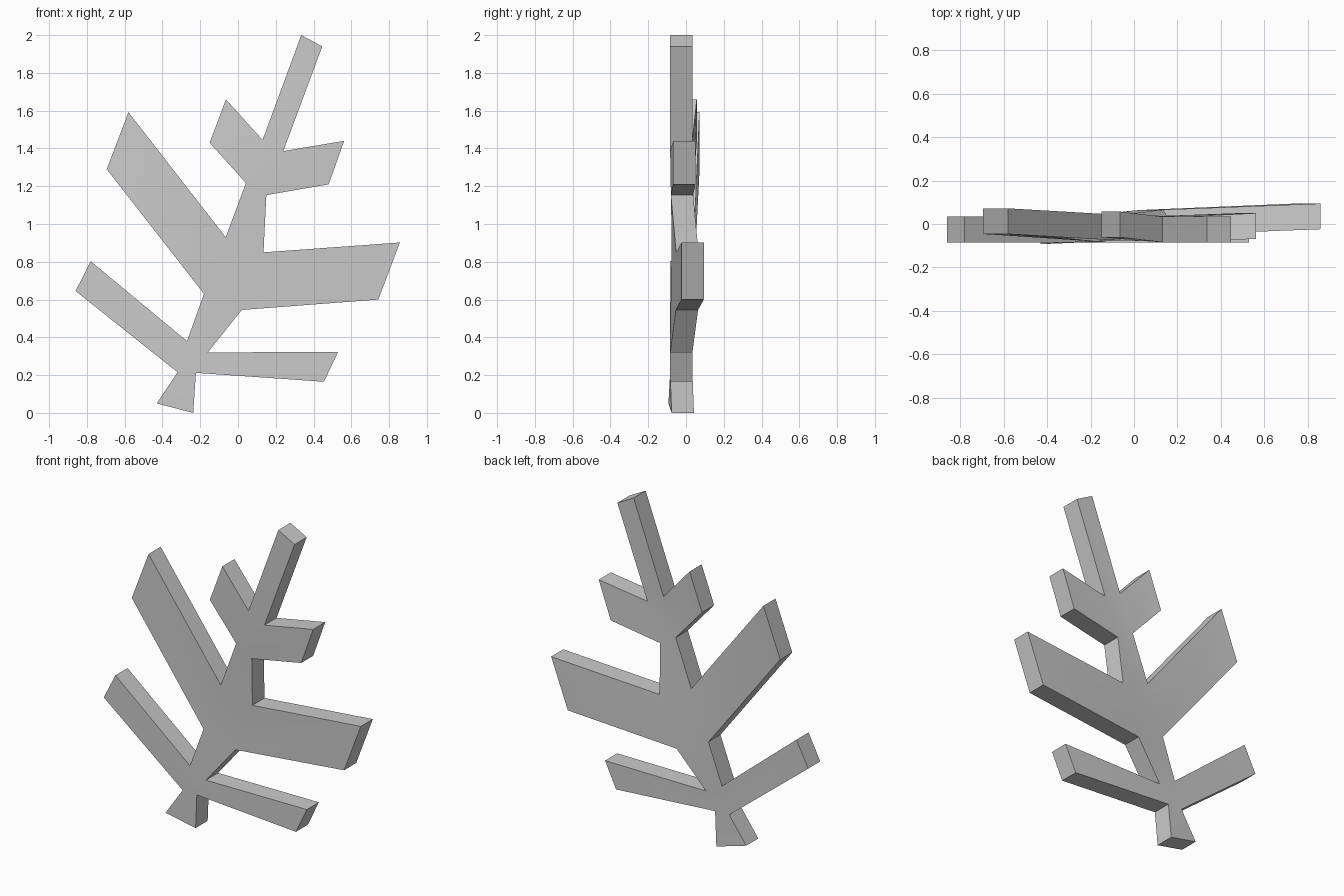
import bpy, bmesh, math

if "Cube" in bpy.data.objects:
    bpy.data.objects.remove(bpy.data.objects["Cube"])

THICK = 0.118

# Trunk cross-rungs, bottom to top: left and right points as (x, back y, z)
rungs = [
    ((-0.43, 0.025, 0.05), (-0.237, 0.042, 0.0)),
    ((-0.32, 0.034, 0.215), (-0.223, 0.034, 0.212)),
    ((-0.27, 0.034, 0.38), (-0.16, 0.034, 0.32)),
    ((-0.18, 0.038, 0.63), (0.02, 0.064, 0.545)),
    ((-0.065, 0.042, 0.93), (0.135, 0.066, 0.85)),
    ((0.042, 0.04, 1.217), (0.15, 0.038, 1.153)),
    ((0.13, 0.034, 1.445), (0.24, 0.034, 1.386)),
    ((0.335, 0.034, 2.0), (0.446, 0.034, 1.94)),
]
# Branch tips: rung index -> (left lower, left upper), (right lower, right upper)
tips = {
    1: (((-0.86, 0.034, 0.645), (-0.78, 0.034, 0.803)),
        ((0.455, 0.034, 0.165), (0.53, 0.034, 0.323))),
    3: (((-0.695, 0.072, 1.29), (-0.58, 0.072, 1.592)),
        ((0.743, 0.094, 0.60), (0.857, 0.094, 0.902))),
    5: (((-0.15, 0.057, 1.43), (-0.064, 0.057, 1.66)),
        ((0.48, 0.05, 1.21), (0.562, 0.05, 1.44))),
}

bm = bmesh.new()
spine = [[bm.verts.new(p) for p in r] for r in rungs]

# Trunk sections
for (l0, r0), (l1, r1) in zip(spine, spine[1:]):
    bm.faces.new((l0, r0, r1, l1))

# Branches growing from both sides of the trunk
for i, sides in tips.items():
    for side, (low, high) in enumerate(sides):
        a, b = spine[i][side], spine[i + 1][side]
        bm.faces.new((a, b, bm.verts.new(high), bm.verts.new(low)))

# Thicken towards the front
ext = bmesh.ops.extrude_face_region(bm, geom=bm.faces[:], use_keep_orig=True)
for v in ext["geom"]:
    if isinstance(v, bmesh.types.BMVert):
        v.co.y -= THICK
bmesh.ops.recalc_face_normals(bm, faces=bm.faces[:])

mesh = bpy.data.meshes.new("branching_twig")
bm.to_mesh(mesh)
bm.free()
twig = bpy.data.objects.new("branching_twig", mesh)
bpy.context.collection.objects.link(twig)

# Soft bends on the flat sides, crisp outline edges
bpy.context.view_layer.objects.active = twig
twig.select_set(True)
bpy.ops.object.shade_smooth_by_angle(angle=math.radians(30))
